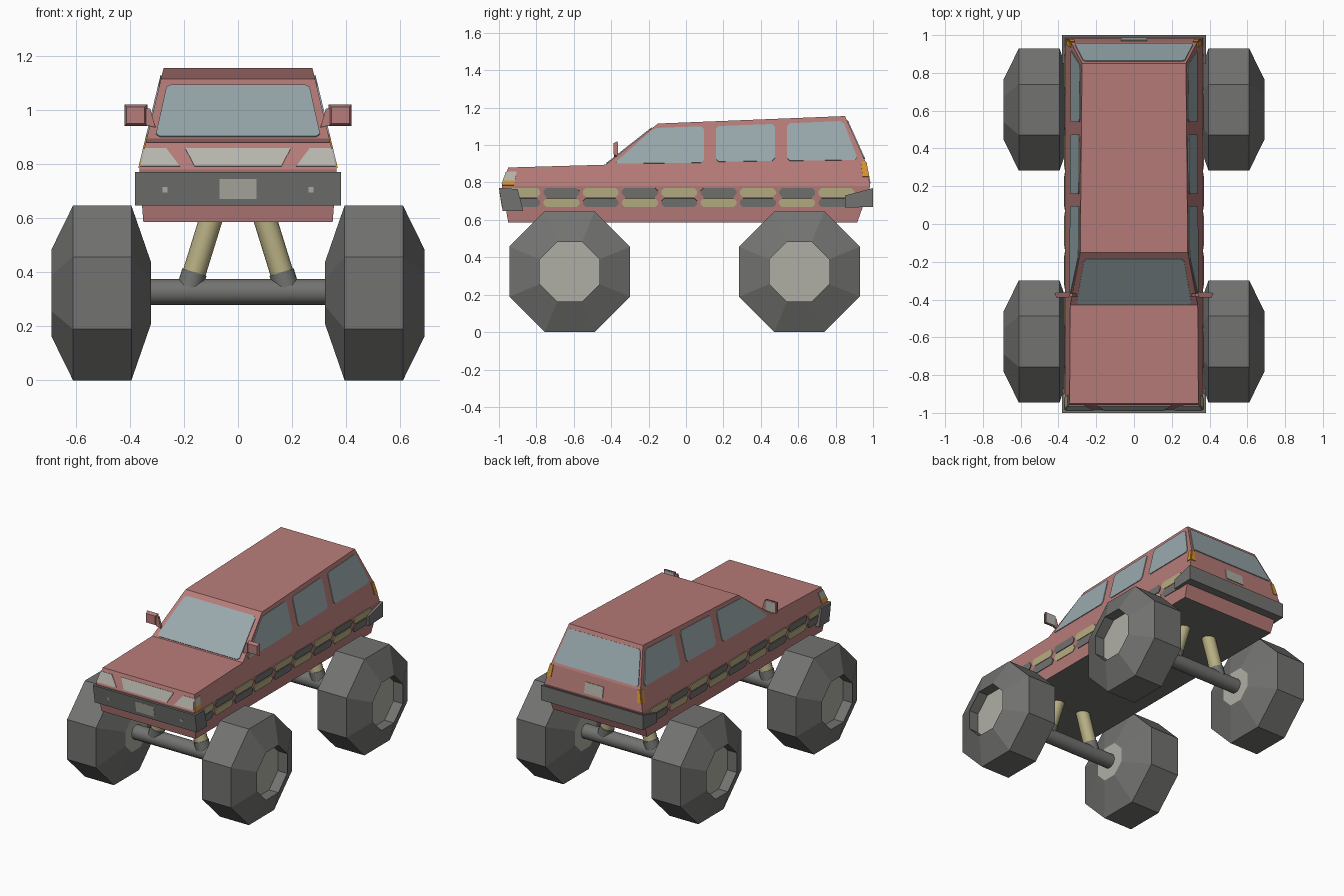
import bpy, bmesh, math
from mathutils import Vector

if "Cube" in bpy.data.objects:
    bpy.data.objects.remove(bpy.data.objects["Cube"])


def material(name, r, g, b):
    m = bpy.data.materials.new(name)
    m.diffuse_color = (r, g, b, 1)
    m.use_nodes = True
    m.node_tree.nodes["Principled BSDF"].inputs["Base Color"].default_value = m.diffuse_color
    return m


RED = material("faded red paint", 0.47, 0.20, 0.19)
GLASS = material("blue grey glass", 0.32, 0.40, 0.42)
DARK = material("dark grey", 0.17, 0.17, 0.165)
HUB = material("hub grey", 0.43, 0.43, 0.38)
KHAKI = material("khaki", 0.48, 0.43, 0.23)
LAMP = material("lamp grey", 0.47, 0.47, 0.42)
ORANGE = material("orange lamp", 0.68, 0.30, 0.03)


def finish(name, bm, *mats):
    bmesh.ops.recalc_face_normals(bm, faces=bm.faces)
    me = bpy.data.meshes.new(name)
    bm.to_mesh(me)
    bm.free()
    for m in mats:
        me.materials.append(m)
    ob = bpy.data.objects.new(name, me)
    bpy.context.collection.objects.link(ob)
    return ob


def solid(name, ring_a, ring_b, mat):
    """Closed solid between two matching outlines."""
    bm = bmesh.new()
    a = [bm.verts.new(p) for p in ring_a]
    b = [bm.verts.new(p) for p in ring_b]
    bm.faces.new(a)
    bm.faces.new(b)
    n = len(a)
    for i in range(n):
        bm.faces.new((a[i], a[(i + 1) % n], b[(i + 1) % n], b[i]))
    return finish(name, bm, mat)


def plate(name, pts, outward, mat, chamfer=0.0, t=0.005):
    """Thin plate lying on a body face, corners optionally cut."""
    pts = [Vector(p) for p in pts]
    if chamfer:
        cut = []
        for i, p in enumerate(pts):
            for q in (pts[i - 1], pts[(i + 1) % len(pts)]):
                cut.append(p + (q - p).normalized() * chamfer)
        pts = cut
    n = (pts[2] - pts[0]).cross(pts[3] - pts[1]).normalized()
    if n.dot(Vector(outward)) < 0:
        n = -n
    solid(name, [p - n * 0.002 for p in pts], [p + n * t for p in pts], mat)


def lerp(table, z):
    for (z0, v0), (z1, v1) in zip(table, table[1:]):
        if z <= z1:
            return v0 + (v1 - v0) * (z - z0) / (z1 - z0)
    return table[-1][1]


# Body outline functions: half width, front end and rear end by height
def side_x(z):
    return lerp([(0.585, 0.35), (0.78, 0.365), (1.155, 0.275)], z)


def front_y(z):
    return lerp([(0.585, -0.95), (0.78, -0.985), (0.88, -0.95)], z)


def rear_y(z):
    return lerp([(0.585, 0.915), (0.78, 0.985), (0.91, 0.96), (1.155, 0.85)], z)


def screen_y(z):
    return lerp([(0.895, -0.43), (1.115, -0.15)], z)


# Body shell: side profile with tapered sides, dark underside
profile = [(-0.95, 0.585), (-0.985, 0.78), (-0.95, 0.88), (-0.43, 0.895),
           (-0.15, 1.115), (0.85, 1.155), (0.96, 0.91), (0.985, 0.78), (0.915, 0.585)]
bm = bmesh.new()
L, R = [[bm.verts.new((s * side_x(z), y, z)) for y, z in profile] for s in (-1, 1)]
for ring in (L, R):
    bm.faces.new([ring[i] for i in (0, 1, 7, 8)])
    bm.faces.new(ring[1:8])
for i in range(9):
    j = (i + 1) % 9
    f = bm.faces.new((L[i], L[j], R[j], R[i]))
    f.material_index = 1 if j == 0 else 0
finish("body", bm, RED, DARK)

# Bumpers
bumpers = {"front_bumper": [(-1, 0.77), (-0.98, 0.647), (-0.87, 0.647), (-0.9, 0.765)],
           "rear_bumper": [(1, 0.77), (1, 0.67), (0.85, 0.665), (0.85, 0.73)]}
for name, prof in bumpers.items():
    solid(name, [(-0.38, y, z) for y, z in prof], [(0.38, y, z) for y, z in prof], DARK)


def end_plate(name, xz, yfun, mat, out, chamfer=0.0):
    plate(name, [(x, yfun(z), z) for x, z in xz], (0, out, 0), mat, chamfer)


def box_xz(x0, x1, z0, z1):
    return [(x0, z0), (x1, z0), (x1, z1), (x0, z1)]


def bumper_y(z):
    return lerp([(0.647, -0.98), (0.77, -1.0)], z) + 0.004


# Windscreen, rear window, grille and number plates
end_plate("windscreen", [(-0.305, 0.9), (0.305, 0.9), (0.263, 1.09), (-0.263, 1.09)],
          screen_y, GLASS, -1, 0.015)
end_plate("rear_window", [(-0.315, 0.925), (0.315, 0.925), (0.267, 1.13), (-0.267, 1.13)],
          rear_y, GLASS, 1, 0.012)
end_plate("grille", [(-0.16, 0.79), (0.16, 0.79), (0.195, 0.857), (-0.195, 0.857)],
          front_y, LAMP, -1)
end_plate("front_number_plate", box_xz(-0.068, 0.068, 0.672, 0.745), bumper_y, HUB, -1)
end_plate("rear_number_plate", box_xz(-0.068, 0.068, 0.795, 0.865), rear_y, HUB, 1)

for s, tag in ((1, "right"), (-1, "left")):
    def side_plate(name, yz, mat, chamfer=0.0):
        plate(f"{tag}_{name}", [(s * side_x(z), y, z) for y, z in yz], (s, 0, 0), mat, chamfer)

    # Side windows
    side_plate("front_window", [(-0.385, 0.9), (-0.17, 1.09), (0.095, 1.1), (0.095, 0.905)],
               GLASS, 0.015)
    side_plate("middle_window", [(0.16, 0.91), (0.16, 1.1), (0.475, 1.112), (0.475, 0.915)],
               GLASS, 0.015)
    side_plate("back_window", [(0.54, 0.915), (0.54, 1.115), (0.84, 1.128), (0.92, 0.92)],
               GLASS, 0.015)

    # Two rows of alternating stripe blocks
    for row, zc in enumerate((0.747, 0.692)):
        for k in range(9):
            y = -0.876 + 0.21 * k
            side_plate(f"stripe_{row}_{k}",
                       [(y - 0.096, zc - 0.024), (y + 0.096, zc - 0.024),
                        (y + 0.096, zc + 0.024), (y - 0.096, zc + 0.024)],
                       (KHAKI, DARK)[(row + k) % 2], 0.016)

    # Lamps wrapping round the corners
    end_plate(f"{tag}_headlight", [(s * x, z) for x, z in
              [(0.215, 0.79), (0.361, 0.79), (0.345, 0.857), (0.265, 0.857)]], front_y, LAMP, -1)
    side_plate("headlight_side", [(front_y(0.81), 0.81), (-0.915, 0.81),
                                  (-0.905, 0.857), (front_y(0.857), 0.857)], LAMP)
    side_plate("indicator", [(front_y(0.785), 0.785), (-0.92, 0.785),
                             (-0.915, 0.81), (front_y(0.81), 0.81)], ORANGE)
    side_plate("tail_lamp_side", [(0.945, 0.83), (rear_y(0.83), 0.83),
                                  (rear_y(0.91), 0.91), (0.935, 0.91)], ORANGE)
    end_plate(f"{tag}_tail_lamp", [(s * x, z) for x, z in
              [(0.32, 0.83), (0.352, 0.83), (0.333, 0.91), (0.312, 0.91)]], rear_y, ORANGE, 1)
    end_plate(f"{tag}_bumper_lamp", box_xz(s * 0.27 - 0.009, s * 0.27 + 0.009, 0.695, 0.715),
              bumper_y, LAMP, -1)

    # Door mirror
    front = [(s * x, -0.388, z) for x, z in box_xz(0.345, 0.412, 0.95, 1.01)]
    back = [(s * x, -0.366, z) for x, z in box_xz(0.335, 0.42, 0.94, 1.02)]
    solid(f"{tag}_mirror", front, back, RED)
    plate(f"{tag}_mirror_glass", [(s * x, -0.366, z) for x, z in box_xz(0.342, 0.413, 0.947, 1.013)],
          (0, 1, 0), LAMP, 0, 0.003)
    arm = [(0.305, 0.935), (0.34, 0.943), (0.34, 1.005), (0.325, 1.005)]
    solid(f"{tag}_mirror_arm", [(s * x, -0.384, z) for x, z in arm],
          [(s * x, -0.368, z) for x, z in arm], RED)


def rod(name, p, q, r, mat):
    """Smooth round bar from p to q."""
    p, q = Vector(p), Vector(q)
    bm = bmesh.new()
    bmesh.ops.create_cone(bm, cap_ends=True, segments=16, radius1=r, radius2=r, depth=(q - p).length)
    for f in bm.faces:
        f.smooth = len(f.verts) == 4
    for e in bm.edges:
        e.smooth = all(f.smooth for f in e.link_faces)
    ob = finish(name, bm, mat)
    ob.rotation_euler = (q - p).to_track_quat('Z', 'Y').to_euler()
    ob.location = (p + q) / 2


def wheel(name, s, y):
    """Octagonal tyre revolved round x, with a sunken hub outside."""
    k = 1 / math.cos(math.pi / 8)
    prof = [(0.62, 0.16), (0.69, 0.16), (0.61, 0.323), (0.394, 0.323), (0.322, 0.115)]
    bm = bmesh.new()
    rings = []
    for x, r in prof:
        rings.append([bm.verts.new((s * x, y + r * k * math.cos(a), 0.323 + r * k * math.sin(a)))
                      for a in [math.pi / 8 + i * math.pi / 4 for i in range(8)]])
    for a, b in zip(rings, rings[1:]):
        for i in range(8):
            j = (i + 1) % 8
            bm.faces.new((a[i], a[j], b[j], b[i]))
    for ring in (rings[0], rings[-1]):
        bm.faces.new(ring).material_index = 1
    finish(name, bm, DARK, HUB)


# Wheels, axles and slanted suspension posts
for end, y in (("front", -0.622), ("rear", 0.606)):
    rod(f"{end}_axle", (-0.335, y, 0.327), (0.335, y, 0.327), 0.048, DARK)
    for s, tag in ((1, "right"), (-1, "left")):
        wheel(f"{end}_{tag}_wheel", s, y)
        base, mid, top = [(s * (0.161 - 0.31 * (z - 0.4)), y, z) for z in (0.345, 0.4, 0.62)]
        rod(f"{end}_{tag}_post_socket", base, mid, 0.047, DARK)
        rod(f"{end}_{tag}_post", mid, top, 0.043, KHAKI)
